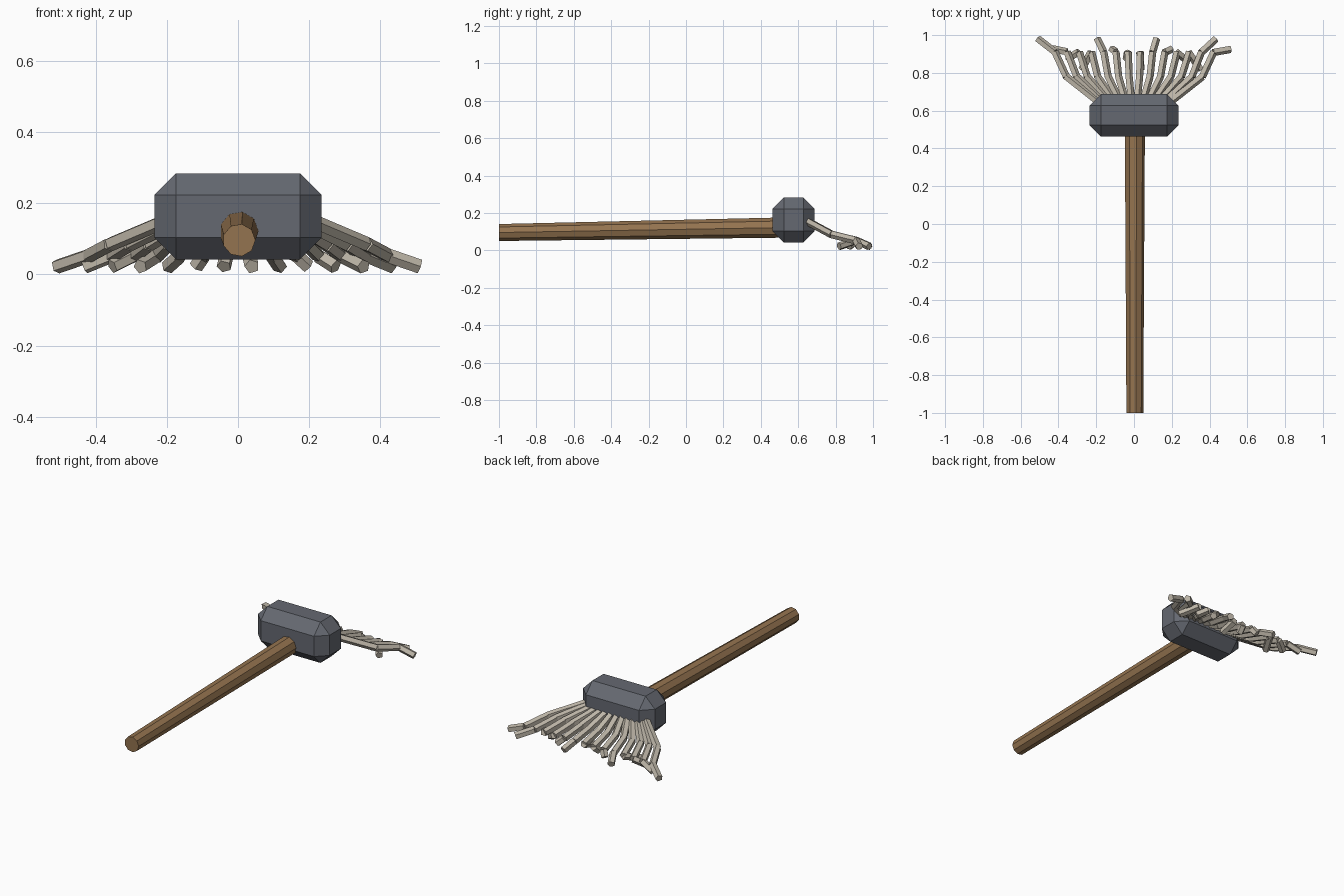
import bpy
import bmesh
import math
from mathutils import Vector, Matrix

cube = bpy.data.objects.get("Cube")
if cube:
    bpy.data.objects.remove(cube, do_unlink=True)


def material(name, rgb):
    mat = bpy.data.materials.new(name)
    mat.use_nodes = True
    mat.diffuse_color = (*rgb, 1)
    mat.node_tree.nodes["Principled BSDF"].inputs["Base Color"].default_value = (*rgb, 1)
    return mat


def finish(bm, name, mat):
    mesh = bpy.data.meshes.new(name)
    bmesh.ops.recalc_face_normals(bm, faces=bm.faces)
    bm.to_mesh(mesh)
    bm.free()
    mesh.materials.append(mat)
    obj = bpy.data.objects.new(name, mesh)
    bpy.context.collection.objects.link(obj)
    return obj


def add_rod(bm, start, end, r1, r2, sides, roll=0.0):
    """Faceted capped rod between two points."""
    start, end = Vector(start), Vector(end)
    axis = end - start
    turn = axis.to_track_quat("Z", "Y").to_matrix().to_4x4()
    place = Matrix.Translation((start + end) / 2) @ turn @ Matrix.Rotation(roll, 4, "Z")
    bmesh.ops.create_cone(bm, cap_ends=True, segments=sides, radius1=r1, radius2=r2,
                          depth=axis.length, matrix=place)


wood = material("brown wood", (0.30, 0.175, 0.08))
iron = material("dark grey block", (0.13, 0.14, 0.165))
yarn = material("pale grey yarn", (0.51, 0.465, 0.39))

# Handle: slightly tapered and tilted pole
bm = bmesh.new()
add_rod(bm, (0.003, -1.0, 0.096), (0.003, 0.55, 0.123), 0.046, 0.055, 9, math.radians(10))
finish(bm, "handle", wood)

# Head block with wide chamfers
bm = bmesh.new()
size = Matrix.Diagonal((0.47, 0.226, 0.242, 1))
bmesh.ops.create_cube(bm, size=1, matrix=Matrix.Translation((0, 0.575, 0.163)) @ size)
bmesh.ops.bevel(bm, geom=bm.edges[:], offset=0.061, segments=1, affect="EDGES")
finish(bm, "mop_head", iron)

# Fan of strands, each made of three jointed pieces
COUNT = 14
bm = bmesh.new()
for i in range(COUNT):
    t = 2 * i / (COUNT - 1) - 1
    points = [
        (0.195 * t, 0.65, 0.155),
        (0.36 * t, 0.78, 0.085),
        (0.42 * t, 0.91, 0.053),
        (0.51 * t, 0.98 - 0.054 * (i % 4), 0.022),
    ]
    for a, b in zip(points, points[1:]):
        add_rod(bm, a, b, 0.021, 0.021, 5, math.radians(18))
finish(bm, "mop_strands", yarn)
